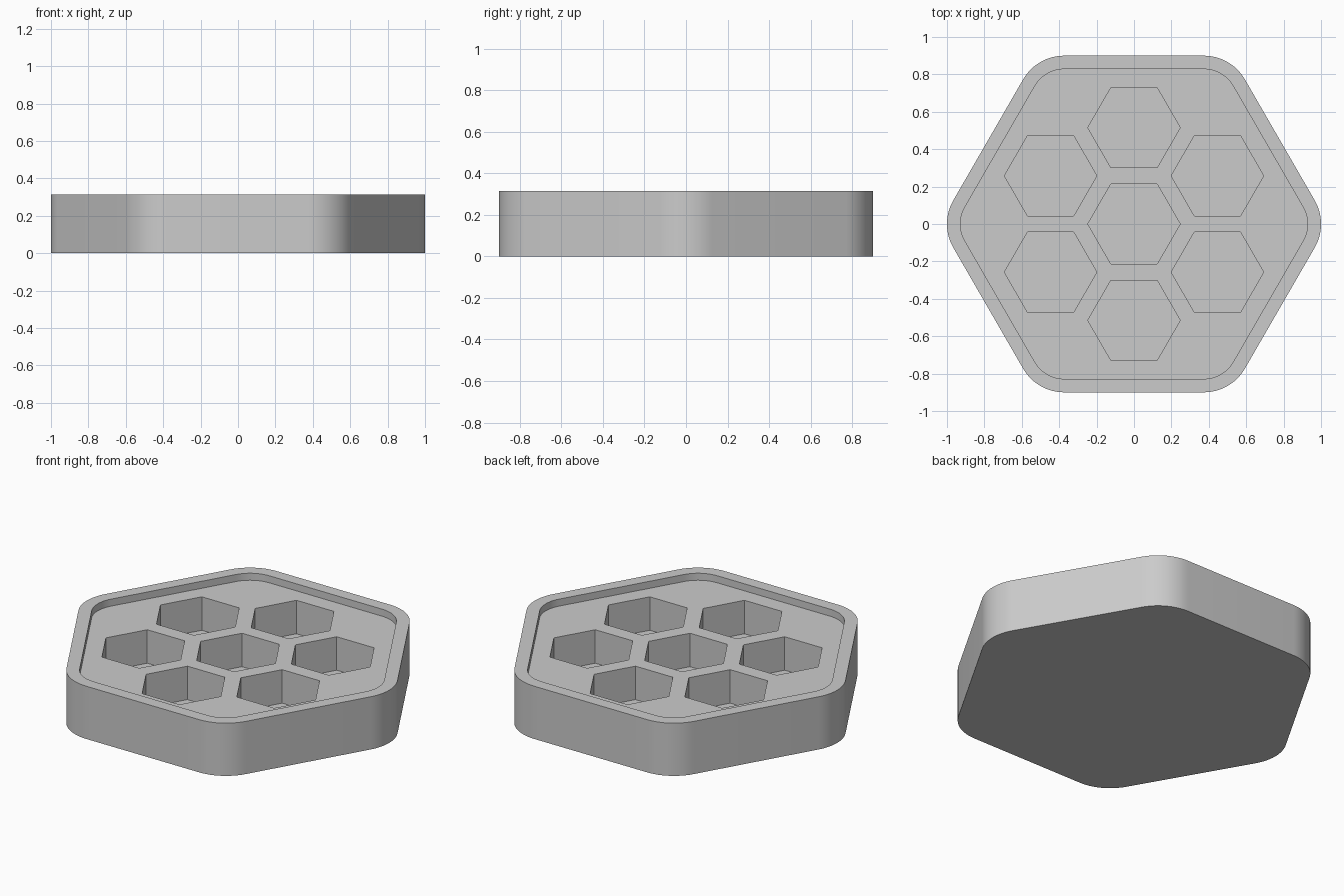
import bpy
import bmesh
from math import cos, sin, pi, radians

HEIGHT, RECESS_Z, POCKET_Z = 0.315, 0.273, 0.073
ARC_STEPS = 12

# Remove the default cube
cube = bpy.data.objects.get("Cube")
if cube:
    bpy.data.objects.remove(cube, do_unlink=True)

# Single material
grey = bpy.data.materials.new("light_grey")
grey.use_nodes = True
colour = (0.6, 0.6, 0.6, 1)
grey.diffuse_color = colour
grey.node_tree.nodes["Principled BSDF"].inputs["Base Color"].default_value = colour


def rounded_hexagon(apothem, radius):
    """Outline of a hexagon with rounded corners, one corner on +x."""
    reach = (apothem - radius) / cos(pi / 6)
    points = []
    for corner in range(6):
        a = corner * pi / 3
        for i in range(ARC_STEPS + 1):
            b = a + (i / ARC_STEPS - 0.5) * pi / 3
            points.append((reach * cos(a) + radius * cos(b),
                           reach * sin(a) + radius * sin(b)))
    return points


def hexagon(cx, cy, radius):
    return [(cx + radius * cos(k * pi / 3), cy + radius * sin(k * pi / 3))
            for k in range(6)]


def ring(bm, outline, z):
    return [bm.verts.new((x, y, z)) for x, y in outline]


def bridge(bm, lower, upper):
    n = len(lower)
    for i in range(n):
        j = (i + 1) % n
        bm.faces.new((lower[i], lower[j], upper[j], upper[i]))


def loop_edges(bm, verts):
    return [bm.edges.get((v, verts[i - 1])) for i, v in enumerate(verts)]


bm = bmesh.new()

# Outer wall, rim and shallow recess
outer = rounded_hexagon(0.9, 0.2535)
inner = rounded_hexagon(0.828, 0.1815)
base = ring(bm, outer, 0)
rim_outer = ring(bm, outer, HEIGHT)
rim_inner = ring(bm, inner, HEIGHT)
recess = ring(bm, inner, RECESS_Z)
bm.faces.new(base)
for low, high in ((base, rim_outer), (rim_outer, rim_inner), (rim_inner, recess)):
    bridge(bm, low, high)
boundary = loop_edges(bm, recess)

# Seven hexagonal pockets: one central, six around it
centres = [(0, 0)] + [(0.515 * cos(a), 0.515 * sin(a))
                      for a in (radians(30 + 60 * k) for k in range(6))]
for cx, cy in centres:
    outline = hexagon(cx, cy, 0.247)
    top = ring(bm, outline, RECESS_Z)
    floor = ring(bm, outline, POCKET_Z)
    bridge(bm, floor, top)
    bm.faces.new(floor)
    boundary += loop_edges(bm, top)

# Recess floor around the pockets
bmesh.ops.triangle_fill(bm, use_beauty=True, edges=boundary, normal=(0, 0, 1))
bmesh.ops.recalc_face_normals(bm, faces=bm.faces[:])

mesh = bpy.data.meshes.new("hexagonal_tray")
bm.to_mesh(mesh)
bm.free()
mesh.materials.append(grey)
tray = bpy.data.objects.new("hexagonal_tray", mesh)
bpy.context.collection.objects.link(tray)

# Smooth corners, crisp edges
bpy.ops.object.select_all(action="DESELECT")
tray.select_set(True)
bpy.context.view_layer.objects.active = tray
bpy.ops.object.shade_smooth_by_angle(angle=radians(30))
